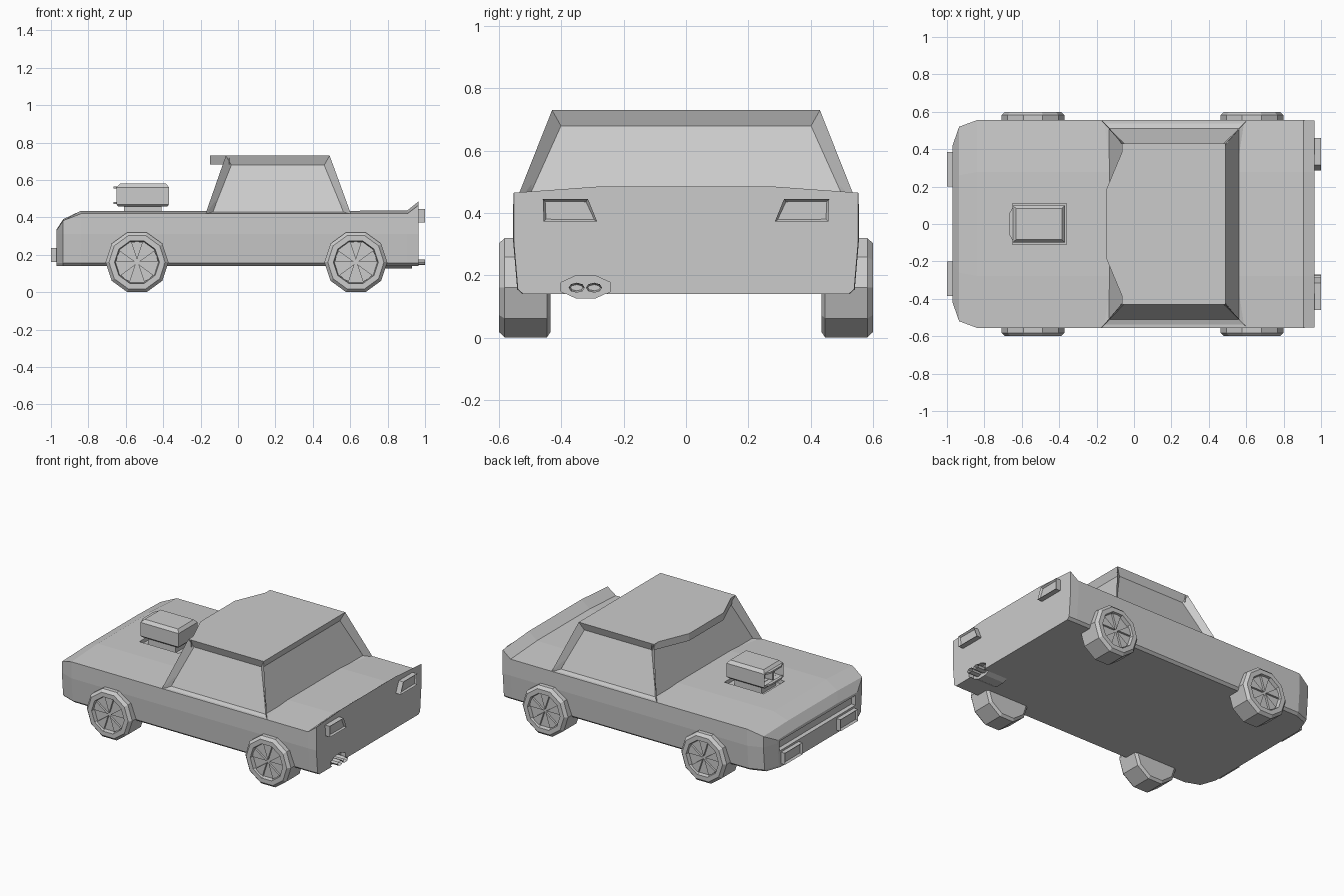
import bpy, bmesh
from math import sin, cos, pi, radians
from mathutils import Vector

if "Cube" in bpy.data.objects:
    bpy.data.objects.remove(bpy.data.objects["Cube"])


def finish(name, bm):
    bmesh.ops.recalc_face_normals(bm, faces=bm.faces)
    me = bpy.data.meshes.new(name)
    bm.to_mesh(me)
    bm.free()
    ob = bpy.data.objects.new(name, me)
    bpy.context.collection.objects.link(ob)
    return ob


def loft(name, rings, inset_dir=None, inset=0.0, depth=0.0):
    """Skin closed rings of points; optionally recess faces pointing along inset_dir."""
    bm = bmesh.new()
    vr = [[bm.verts.new(p) for p in r] for r in rings]
    n = len(rings[0])
    for a, b in zip(vr, vr[1:]):
        for i in range(n):
            j = (i + 1) % n
            bm.faces.new((a[i], a[j], b[j], b[i]))
    bm.faces.new(vr[0])
    bm.faces.new(vr[-1])
    bmesh.ops.recalc_face_normals(bm, faces=bm.faces)
    if inset_dir:
        bm.normal_update()
        fs = [f for f in bm.faces if f.normal.dot(Vector(inset_dir)) > 0.95]
        bmesh.ops.inset_individual(bm, faces=fs, thickness=inset, depth=depth)
    return finish(name, bm)


def prism_x(name, yz, x0, x1, **kw):
    return loft(name, [[(x, y, z) for y, z in yz] for x in (x0, x1)], **kw)


def prism_z(name, xy, z0, z1):
    return loft(name, [[(x, y, z) for x, y in xy] for z in (z0, z1)])


def rect(a0, a1, b0, b1):
    return [(a0, b0), (a1, b0), (a1, b1), (a0, b1)]


def ellipse(cy, cz, ry, rz, n=8, off=0.0):
    return [(cy + ry * cos(2 * pi * (i + off) / n), cz + rz * sin(2 * pi * (i + off) / n))
            for i in range(n)]


def cut(ob, cutter):
    m = ob.modifiers.new("cut", 'BOOLEAN')
    m.operation, m.object, m.solver = 'DIFFERENCE', cutter, 'EXACT'
    bpy.context.view_layer.objects.active = ob
    bpy.ops.object.modifier_apply(modifier=m.name)
    bpy.data.objects.remove(cutter)


# Body: cross-sections along x (x, half width, side top, centre top)
stations = [(-0.97, .42, .33, .335), (-0.935, .52, .383, .39), (-0.84, .555, .42, .435),
            (-0.17, .555, .42, .435), (0.6, .555, .42, .435), (0.905, .555, .42, .437),
            (0.965, .553, .465, .485)]


def section(x, w, zs, zc):
    half = [(.5 * w, zc), (w, zs), (w, .31), (w - .013, .155), (w - .03, .14)]
    return [(x, y, z) for y, z in half] + [(x, -y, z) for y, z in reversed(half)]


body = loft("body", [section(*s) for s in stations])

# Grille slot, hood opening and exhaust notch
oval = ellipse(-.322, .162, .085, .039, off=.5)
cut(body, prism_x("grille_cutter", rect(-.4, .4, .25, .315), -1.0, -.94))
cut(body, prism_z("hood_cutter", rect(-.65, -.36, -.11, .11), .41, .5))
cut(body, prism_x("exhaust_cutter", oval, .93, 1.0))

# Cabin with recessed windows
bm = bmesh.new()
base = [(-.175, -.555), (.605, -.555), (.605, .555), (-.175, .555)]
roof = [(-.065, -.43), (.49, -.43), (.49, .43), (-.065, .43)]
lo = [bm.verts.new((x, y, .415)) for x, y in base]
hi = [bm.verts.new((x, y, .73)) for x, y in roof]
sides = [bm.faces.new((lo[i], lo[(i + 1) % 4], hi[(i + 1) % 4], hi[i])) for i in range(4)]
bm.faces.new(hi)
bm.faces.new(lo[::-1])
bm.normal_update()
bmesh.ops.inset_individual(bm, faces=sides, thickness=.05, depth=-.035)
finish("cabin", bm)

# Roof visor
prism_z("roof_visor", [(-.045, .43), (-.15, .18), (-.15, -.18), (-.045, -.43)], .682, .73)

# Hood air intake: neck, chamfered box with open mouth, divider
prism_z("intake_neck", rect(-.61, -.41, -.075, .075), .40, .48)


def intake_ring(x0, x1, y, z):
    return [(px, py, z) for px, py in rect(x0, x1, -y, y)]


loft("intake_box", [intake_ring(-.64, -.38, .085, .457), intake_ring(-.65, -.368, .1, .47),
                    intake_ring(-.65, -.368, .1, .56), intake_ring(-.63, -.385, .083, .58)],
     inset_dir=(-1, 0, 0), inset=.018, depth=-.06)
prism_x("intake_divider", rect(-.008, .008, .485, .545), -.645, -.58)
for nm, z in (("upper", .553), ("lower", .472)):
    prism_z("intake_lip_" + nm, [(-.645, .095), (-.665, .06), (-.665, -.06), (-.645, -.095)], z, z + .011)

# Lights
for s, side in ((1, "left"), (-1, "right")):
    prism_x("headlight_" + side, [(s * y, z) for y, z in rect(.2, .385, .16, .237)], -.96, -1.0,
            inset_dir=(-1, 0, 0), inset=.014, depth=-.012)
    prism_x("taillight_" + side,
            [(s * y, z) for y, z in ((.285, .372), (.457, .372), (.46, .445), (.315, .445))],
            .955, 1.0, inset_dir=(1, 0, 0), inset=.011, depth=-.012)

# Muffler and twin exhaust pipes
prism_x("muffler", oval, .785, .93)
for i, y in enumerate((-.351, -.295)):
    prism_x(f"exhaust_pipe_{i + 1}", ellipse(y, .16, .026, .016), .92, 1.0,
            inset_dir=(1, 0, 0), inset=.006, depth=-.04)

# Wheels: ten-sided tyre with dished rim and five wedge spokes
tyre = [(.15, .435), (.168, .447), (.168, .582), (.15, .6), (.12, .6), (.115, .575)]
for x, end in ((-.54, "front"), (.63, "rear")):
    for s, side in ((1, "left"), (-1, "right")):
        loft(f"{end}_wheel_{side}",
             [[(x + px, s * y, .16 + pz) for px, pz in ellipse(0, 0, r, r, 10)] for r, y in tyre])
        for k in range(5):
            a = radians(72 * k + 90)
            d = radians(16)
            tri = [(.012 * cos(a), .012 * sin(a))] + [
                (.111 * cos(a + t), .111 * sin(a + t)) for t in (-d, 0, d)]
            loft(f"{end}_spoke_{side}_{k + 1}",
                 [[(x + px, s * y, .16 + pz) for px, pz in tri] for y in (.57, .588)])
